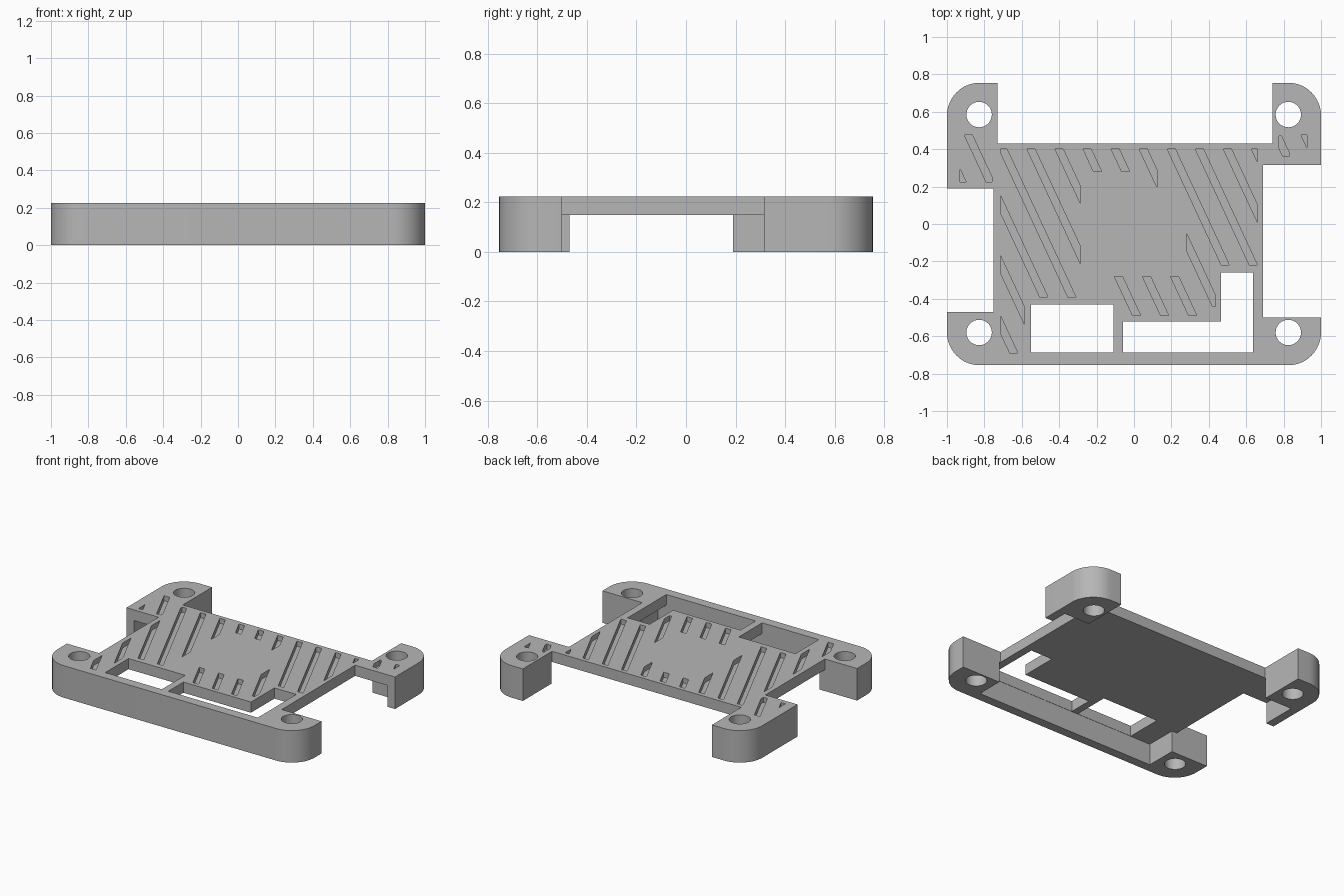
import bpy, bmesh, math

cube = bpy.data.objects.get("Cube")
if cube:
    bpy.data.objects.remove(cube, do_unlink=True)

TOP, DECK, SLOT_DEPTH = 0.225, 0.15, 0.035

grey = bpy.data.materials.new("plain grey")
grey.use_nodes = True
grey.diffuse_color = (0.47, 0.47, 0.47, 1)
grey.node_tree.nodes["Principled BSDF"].inputs["Base Color"].default_value = grey.diffuse_color


def add_prism(bm, points, z0, z1):
    """Extrude a counter-clockwise outline between two heights."""
    low = [bm.verts.new((x, y, z0)) for x, y in points]
    high = [bm.verts.new((x, y, z1)) for x, y in points]
    bm.faces.new(low[::-1])
    lid = bm.faces.new(high)
    for i in range(len(points)):
        j = (i + 1) % len(points)
        bm.faces.new((low[i], low[j], high[j], high[i]))
    return lid


def rect(x0, y0, x1, y1):
    return [(x0, y0), (x1, y0), (x1, y1), (x0, y1)]


def make_object(name, bm):
    mesh = bpy.data.meshes.new(name)
    bmesh.ops.recalc_face_normals(bm, faces=bm.faces)
    bm.to_mesh(mesh)
    bm.free()
    mesh.materials.append(grey)
    obj = bpy.data.objects.new(name, mesh)
    bpy.context.collection.objects.link(obj)
    return obj


def clip(points, axis, limit, sign):
    """Keep the part of a convex outline on one side of an axis line."""
    result = []
    for i, p in enumerate(points):
        q = points[(i + 1) % len(points)]
        dp, dq = sign * (p[axis] - limit), sign * (q[axis] - limit)
        if dp >= 0:
            result.append(p)
        if dp * dq < 0:
            t = dp / (dp - dq)
            result.append((p[0] + t * (q[0] - p[0]), p[1] + t * (q[1] - p[1])))
    return result


# Rounded body with a soft top rim
W, D, R, STEPS = 1.0, 0.755, 0.175, 12
outline = []
for corner, (sx, sy) in enumerate(((1, 1), (-1, 1), (-1, -1), (1, -1))):
    for s in range(STEPS + 1):
        a = math.pi / 2 * (corner + s / STEPS)
        outline.append((sx * (W - R) + R * math.cos(a), sy * (D - R) + R * math.sin(a)))
bm = bmesh.new()
lid = add_prism(bm, outline, 0, TOP)
bmesh.ops.bevel(bm, geom=list(lid.edges), offset=0.03, segments=5, profile=0.5, affect='EDGES')
body = make_object("case_lid", bm)

cutters = []


def add_cutter(name, shapes):
    bm = bmesh.new()
    for points, z0, z1 in shapes:
        add_prism(bm, points, z0, z1)
    cutter = make_object(name, bm)
    cutter.hide_render = True
    cutters.append(cutter)


# Hollow underside, leaving four corner posts and thin outer walls
add_cutter("underside_hollow", [(rect(-0.94, -0.47, 0.94, 0.435), -0.1, DECK)])
add_cutter("front_hollow", [(rect(-0.71, -0.69, 0.7, -0.4), -0.1, DECK)])

# Connector openings along the edges and windows in the deck
l_window = [(-0.06, -0.688), (0.635, -0.688), (0.635, -0.26),
            (0.465, -0.26), (0.465, -0.52), (-0.06, -0.52)]
for name, points in {
    "back_opening": rect(-0.73, 0.43, 0.74, 1),
    "minus_x_opening": rect(-1.2, -0.471, -0.75, 0.19),
    "plus_x_opening": rect(0.69, -0.5, 1.2, 0.315),
    "square_window": rect(-0.55, -0.688, -0.11, -0.43),
    "l_window": l_window,
}.items():
    add_cutter(name, [(points, -0.2, 0.4)])

# Screw holes
holes = []
for x in (-0.828, 0.825):
    for y in (-0.58, 0.585):
        ring = [(x + 0.068 * math.cos(i * math.pi / 16), y + 0.068 * math.sin(i * math.pi / 16))
                for i in range(32)]
        holes.append((ring, -0.2, 0.4))
add_cutter("screw_holes", holes)

# Slanted grooves: evenly spaced strips trimmed to rectangular zones
SLOPE, PITCH, WIDTH = 0.466, 0.15, 0.043
zones = [
    (-2, 1, (-0.715, -0.39, -0.285, 0.4)),
    (-4, -3, (-0.715, -0.69, -0.585, 0.3)),
    (2, 3, (-0.285, 0.28, 0.08, 0.4)),
    (4, 4, (0.0, 0.2, 0.125, 0.4)),
    (1, 3, (-0.2, -0.49, 0.435, -0.28)),
    (4, 4, (0.28, -0.44, 0.435, 0.0)),
    (5, 8, (0.1, -0.22, 0.66, 0.4)),
    (-3, -2, (-0.93, 0.225, -0.76, 0.475)),
    (9, 9, (0.775, 0.36, 0.83, 0.47)),
    (10, 10, (0.885, 0.405, 0.925, 0.475)),
]
grooves = []
for first, last, (x0, y0, x1, y1) in zones:
    for k in range(first, last + 1):
        start = -0.572 + PITCH * k
        low, high = start + SLOPE * (0.4 - y0), start + SLOPE * (0.4 - y1)
        strip = [(low, y0), (low + WIDTH, y0), (high + WIDTH, y1), (high, y1)]
        strip = clip(clip(strip, 0, x0, 1), 0, x1, -1)
        if len(strip) > 2:
            grooves.append((strip, TOP - SLOT_DEPTH, 0.4))
add_cutter("deck_grooves", grooves)

# Carve everything, then bake the result
for cutter in cutters:
    mod = body.modifiers.new(cutter.name, 'BOOLEAN')
    mod.operation, mod.solver, mod.object = 'DIFFERENCE', 'EXACT', cutter
bpy.context.view_layer.update()
evaluated = body.evaluated_get(bpy.context.evaluated_depsgraph_get())
carved = bpy.data.meshes.new_from_object(evaluated)
body.modifiers.clear()
body.data = carved
for cutter in cutters:
    bpy.data.objects.remove(cutter, do_unlink=True)

bpy.ops.object.select_all(action='DESELECT')
body.select_set(True)
bpy.context.view_layer.objects.active = body
bpy.ops.object.shade_smooth_by_angle(angle=math.radians(30))
